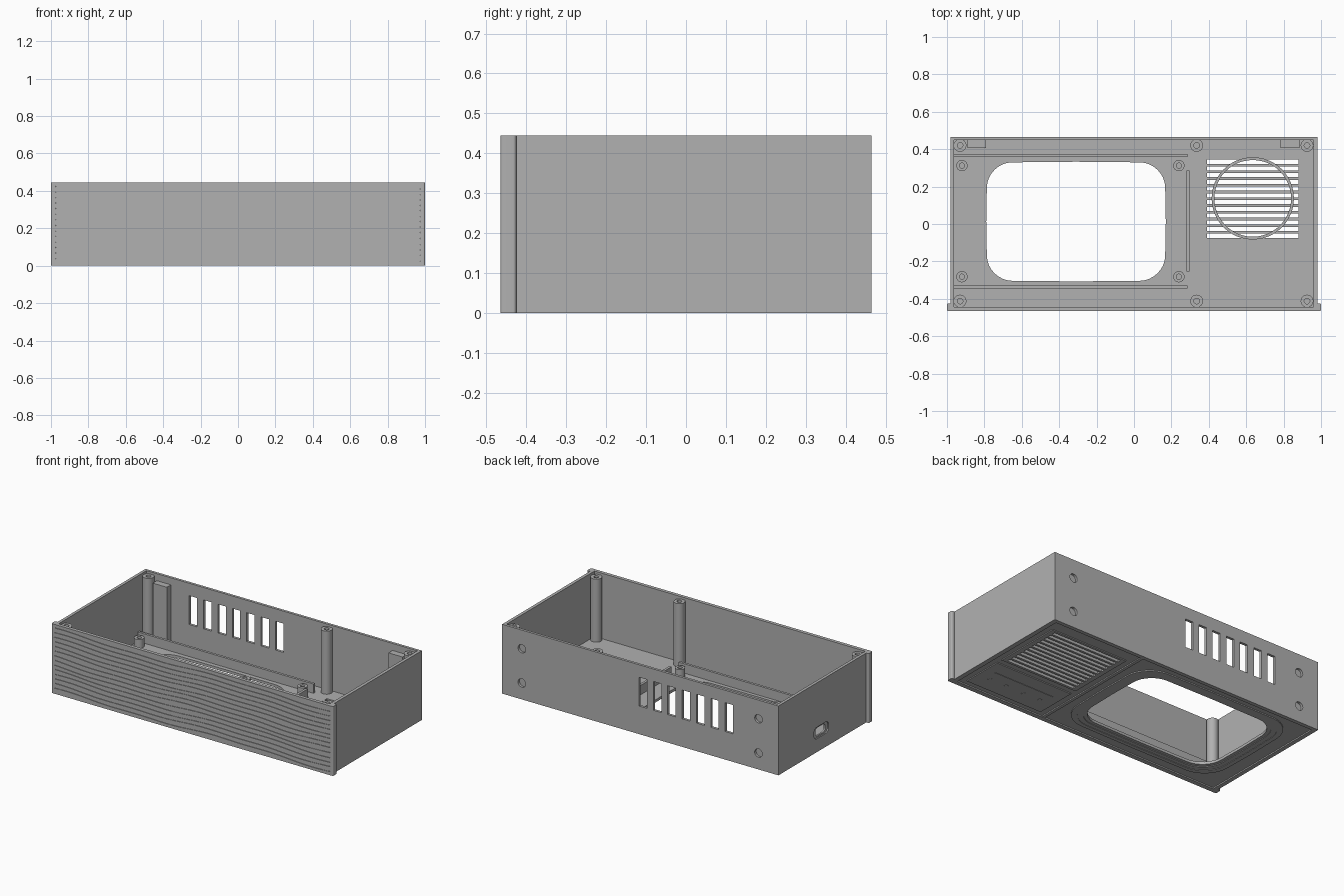
import bpy, bmesh, math, random

random.seed(4)
if "Cube" in bpy.data.objects:
    bpy.data.objects.remove(bpy.data.objects["Cube"])

grey = bpy.data.materials.new("plain_grey")
grey.use_nodes = True
grey.diffuse_color = (0.44, 0.44, 0.44, 1)
grey.node_tree.nodes["Principled BSDF"].inputs["Base Color"].default_value = grey.diffuse_color

H = 0.445       # case height
FLOOR = 0.025   # floor thickness


def finish(name, bm):
    bmesh.ops.recalc_face_normals(bm, faces=bm.faces)
    mesh = bpy.data.meshes.new(name)
    bm.to_mesh(mesh)
    bm.free()
    obj = bpy.data.objects.new(name, mesh)
    bpy.context.collection.objects.link(obj)
    mesh.materials.append(grey)
    return obj


def box(name, x0, x1, y0, y1, z0, z1):
    return prism(name, [(x0, y0), (x1, y0), (x1, y1), (x0, y1)], z0, z1)


def prism(name, outer, z0, z1, inner=None, place=lambda u, v, w: (u, v, w)):
    """Extrude a loop, or the band between two loops of equal length."""
    bm = bmesh.new()
    rings = [[bm.verts.new(place(u, v, w)) for u, v in loop]
             for loop in ([outer, inner] if inner else [outer]) for w in (z0, z1)]
    pairs = [(0, 1), (2, 3), (0, 2), (1, 3)] if inner else [(0, 1)]
    n = len(outer)
    for a, b in pairs:
        for i in range(n):
            j = (i + 1) % n
            bm.faces.new((rings[a][i], rings[a][j], rings[b][j], rings[b][i]))
    if not inner:
        bm.faces.new(rings[0])
        bm.faces.new(rings[1])
    return finish(name, bm)


def circle(cx, cy, r, n=24):
    return [(cx + r * math.cos(math.tau * i / n), cy + r * math.sin(math.tau * i / n))
            for i in range(n)]


def round_rect(cx, cy, hw, hh, r, bulge=0.0, n=8):
    pts = []
    for q, (sx, sy) in enumerate([(1, 1), (-1, 1), (-1, -1), (1, -1)]):
        for i in range(n + 1):
            a = math.pi / 2 * (q + i / n)
            pts.append((sx * (hw - r) + r * math.cos(a), sy * (hh - r) + r * math.sin(a)))
        # middle of the side that follows, for slightly bowed sides
        pts.append([(0, hh), (-hw, 0), (0, -hh), (hw, 0)][q])
    return [(cx + u * (1 - bulge * (v / hh) ** 2), cy + v * (1 - bulge * (u / hw) ** 2))
            for u, v in pts]


def cut(obj, cutters):
    for c in cutters:
        m = obj.modifiers.new("cut", "BOOLEAN")
        m.operation = "DIFFERENCE"
        m.solver = "EXACT"
        m.object = c
    dg = bpy.context.evaluated_depsgraph_get()
    obj_mesh = bpy.data.meshes.new_from_object(obj.evaluated_get(dg))
    obj.modifiers.clear()
    obj.data = obj_mesh


def on_back(u, v, w):
    return (u, w, v)


def on_side(u, v, w):
    return (w, u, v)


# Case shell with its openings
shell = box("case_shell", -0.982, 0.98, -0.461, 0.465, 0, H)
cavity = box("cavity_cutter", -0.963, 0.96, -0.443, 0.448, FLOOR, 1)
recess = box("recess_cutter", -0.955, 0.95, -0.435, 0.44, -0.1, 0.008)
window = prism("window_cutter", round_rect(-0.31, 0.013, 0.48, 0.32, 0.13, 0.02), -0.1, 0.1)
slots = [box("slot_cutter", 0.39, 0.88, y - 0.011, y + 0.011, -0.1, 0.03)
         for y in [0.333 - 0.036 * i for i in range(12)]]
vents = [box("vent_cutter", x - 0.028, x + 0.028, 0.42, 0.5, 0.18, 0.365)
         for x in [-0.02 - 0.102 * i for i in range(7)]]
bolts = [prism("bolt_cutter", circle(x, z, 0.027), 0.435, 0.5, place=on_back)
         for x in (-0.84, 0.84) for z in (0.105, 0.325)]
port = [prism("port_cutter", round_rect(0.03, 0.123, 0.075, 0.037, 0.03), -1.1, -0.974, place=on_side),
        prism("port_cutter", round_rect(0.03, 0.123, 0.05, 0.026, 0.02), -1.1, -0.9, place=on_side)]
cut(shell, [cavity, recess, window] + slots + vents + bolts + port)

# Screen surround and trim plates on the underside
bezel_in = round_rect(-0.31, 0.013, 0.50, 0.34, 0.14, 0.02)
bezel_mid = round_rect(-0.31, 0.013, 0.53, 0.365, 0.15, 0.02)
bezel_out = round_rect(-0.31, 0.013, 0.56, 0.39, 0.16, 0.02)
prism("screen_bezel_inner", bezel_mid, 0.004, 0.01, bezel_in)
prism("screen_bezel_outer", bezel_out, 0.001, 0.01, bezel_mid)
grille = box("speaker_grille_plate", 0.36, 0.91, -0.09, 0.36, 0.002, 0.009)
cut(grille, slots)
box("control_plate", 0.36, 0.91, -0.40, -0.13, 0.002, 0.009)
box("panel_divider", 0.30, 0.32, -0.435, 0.44, 0.001, 0.009)
for x in (0.45, 0.57, 0.70, 0.82):
    prism("control_dot", circle(x, -0.30, 0.014, 16), 0, 0.004)
box("control_line", 0.42, 0.85, -0.225, -0.22, 0, 0.004)

for c in [cavity, recess, window] + slots + vents + bolts + port:
    bpy.data.objects.remove(c)

# Tall case posts and short screen posts
for x in (-0.93, 0.335, 0.925):
    for y in (-0.412, 0.42):
        prism("tall_post", circle(x, y, 0.034), 0.02, 0.43, circle(x, y, 0.015))
for x in (-0.92, 0.24):
    for y in (-0.282, 0.312):
        prism("short_post", circle(x, y, 0.03), 0.02, 0.08, circle(x, y, 0.014))

# Stiffening ribs, speaker ring and bolt blocks
for y in (-0.337, 0.367):
    box("long_rib", -0.963, 0.285, y - 0.008, y + 0.008, 0.02, 0.085)
box("cross_rib", 0.28, 0.296, -0.255, 0.285, 0.02, 0.085)
prism("speaker_ring", circle(0.635, 0.137, 0.22, 48), 0.02, 0.045, circle(0.635, 0.137, 0.205, 48))
for x in (-0.84, 0.834):
    box("bolt_block", x - 0.05, x + 0.05, 0.407, 0.45, 0.02, 0.40)

# Rounded end trims of the front
for side in (-1, 1):
    prism("front_end_trim", round_rect(side * 0.9865, -0.445, 0.0135, 0.02, 0.008), 0, H)

# Wood grain: wavy raised bands with narrow grooves between
BANDS, STEPS = 15, 70
phase = [random.uniform(0, 1.2) for _ in range(BANDS + 1)]


def grain_height(k, x):
    z = H * k / BANDS
    if k in (0, BANDS):
        return z
    return z + 0.007 * math.sin(5 * x + phase[k]) + 0.003 * math.sin(13 * x + 2 * phase[k])


for k in range(BANDS):
    xs = [-0.98 + 1.96 * i / STEPS for i in range(STEPS + 1)]
    low = [(x, grain_height(k, x) + (0.002 if k else 0)) for x in xs]
    high = [(x, grain_height(k + 1, x) - (0.002 if k < BANDS - 1 else 0)) for x in xs]
    prism("grain_band", low + high[::-1], -0.465, -0.459, place=on_back)

# Smooth the round parts, keep edges sharp
bpy.ops.object.select_all(action="DESELECT")
for o in bpy.context.collection.objects:
    if o.type == "MESH" and o.name.startswith(("tall_post", "short_post", "speaker_ring", "screen_bezel",
                                               "front_end_trim", "case_shell")):
        o.select_set(True)
        bpy.context.view_layer.objects.active = o
bpy.ops.object.shade_smooth_by_angle()
